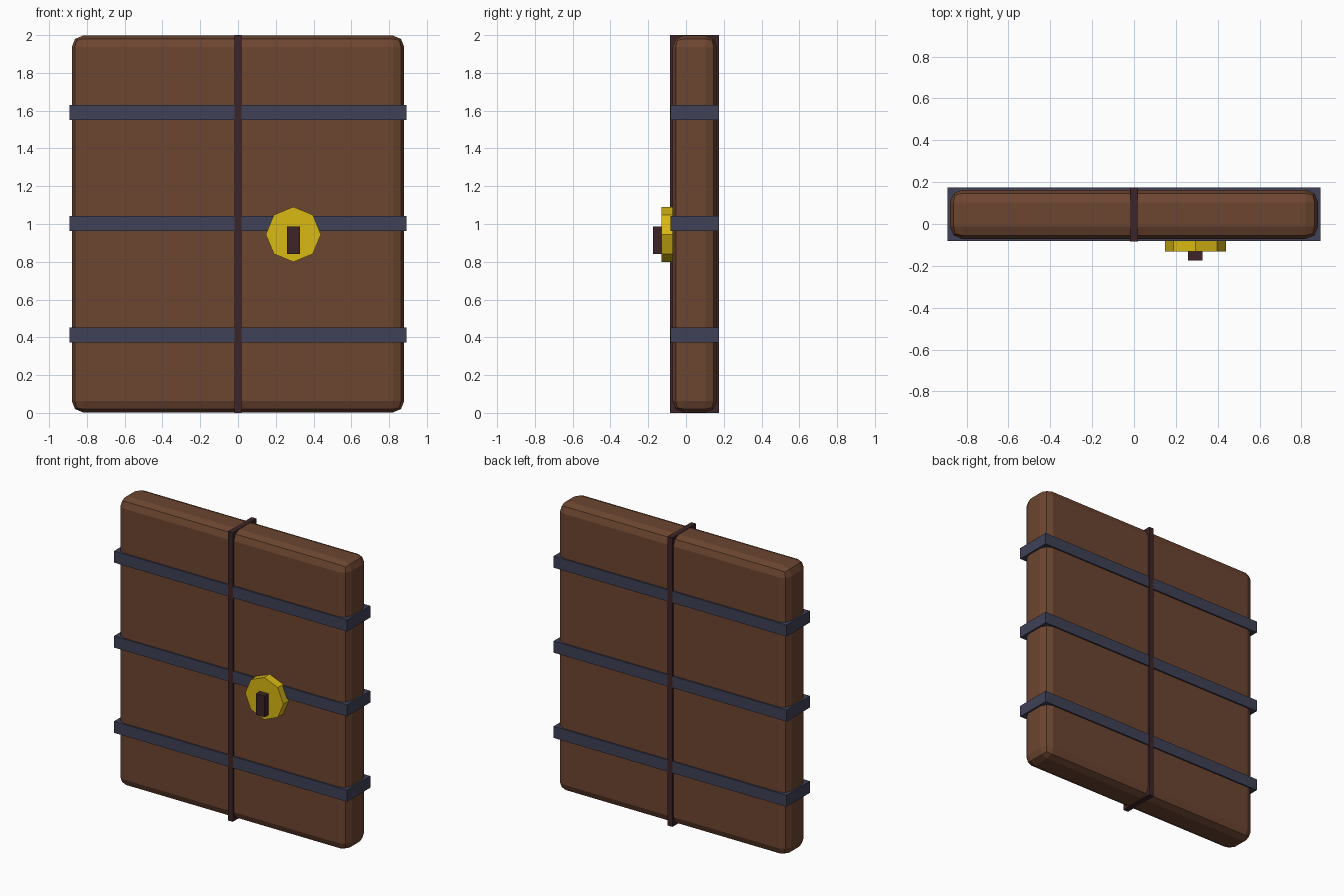
import bpy
import math
from mathutils import Matrix

default = bpy.data.objects.get("Cube")
if default:
    bpy.data.objects.remove(default, do_unlink=True)


def material(name, rgb):
    mat = bpy.data.materials.new(name)
    mat.use_nodes = True
    mat.diffuse_color = (*rgb, 1)
    mat.node_tree.nodes["Principled BSDF"].inputs["Base Color"].default_value = (*rgb, 1)
    return mat


wood = material("brown wood", (0.15, 0.06, 0.03))
iron = material("blue grey iron", (0.05, 0.052, 0.093))
dark = material("dark seam", (0.047, 0.018, 0.02))
gold = material("gold", (0.70, 0.48, 0.007))


def box(name, center, size, mat):
    bpy.ops.mesh.primitive_cube_add(size=1, location=center)
    obj = bpy.context.object
    obj.name = name
    obj.data.transform(Matrix.Diagonal((*size, 1)))
    obj.data.materials.append(mat)
    return obj


MID_Y = 0.046

# Door slab with rounded edges
slab = box("door_slab", (0, MID_Y, 1), (1.76, 0.235, 1.995), wood)
bevel = slab.modifiers.new("rounded_edges", "BEVEL")
bevel.width = 0.06
bevel.segments = 2

# Iron bands wrapping the slab
for label, z in (("lower", 0.412), ("middle", 1.002), ("upper", 1.59)):
    box(label + "_band", (0, MID_Y, z), (1.784, 0.256, 0.08), iron)

# Seam strip between the two door leaves
box("center_seam", (0, MID_Y, 1), (0.037, 0.259, 2), dark)

# Eight-sided lock plate and keyhole block
bpy.ops.mesh.primitive_cylinder_add(vertices=8, radius=0.146, depth=0.06,
                                    location=(0.293, -0.101, 0.945),
                                    rotation=(math.pi / 2, 0, 0))
lock = bpy.context.object
lock.name = "lock_plate"
lock.data.materials.append(gold)
box("keyhole_block", (0.293, -0.145, 0.914), (0.068, 0.06, 0.146), dark)
